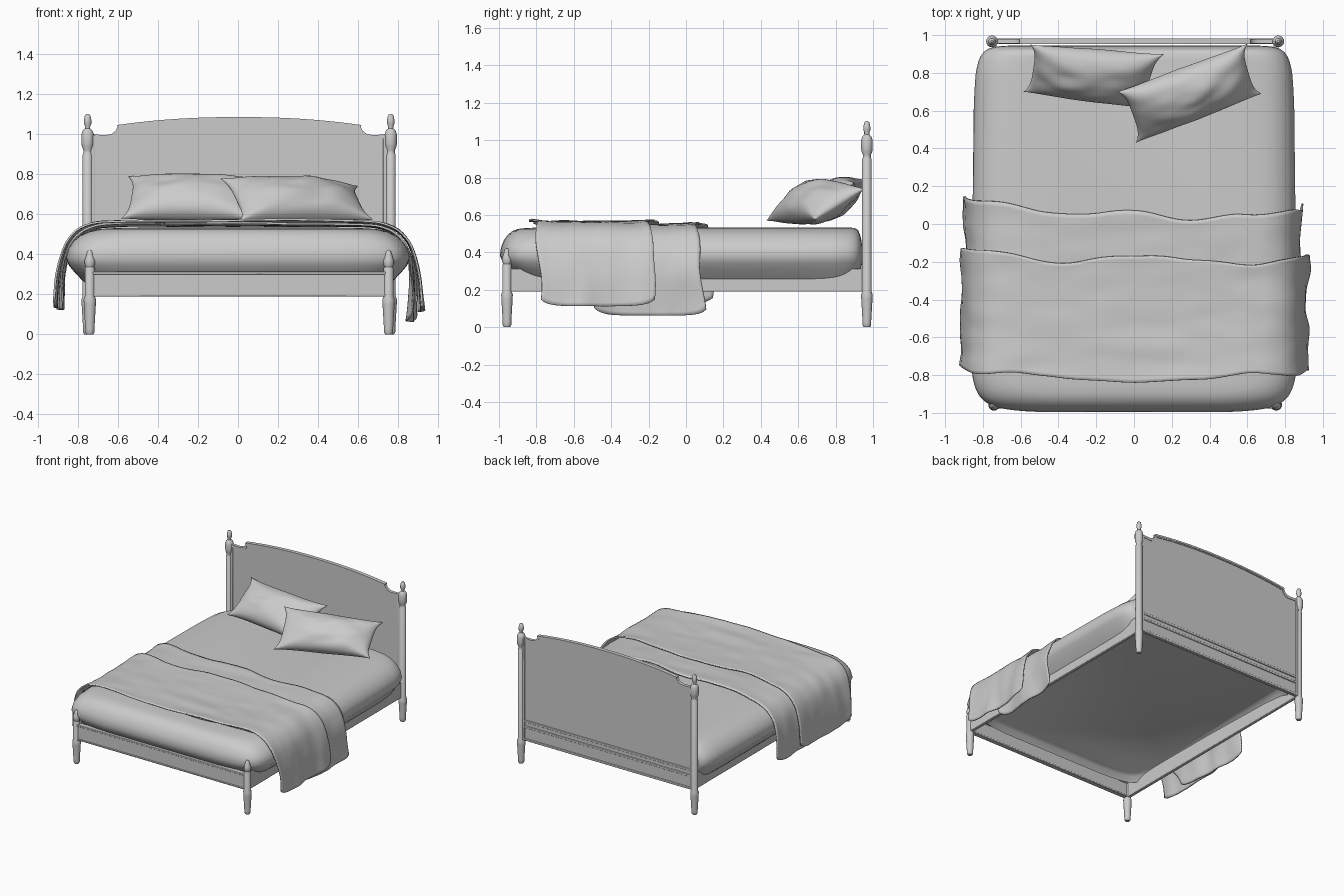
import bpy, bmesh, math
from mathutils import Vector, noise

if "Cube" in bpy.data.objects:
    bpy.data.objects.remove(bpy.data.objects["Cube"])


def finish(name, bm, angle=40):
    bmesh.ops.remove_doubles(bm, verts=bm.verts, dist=1e-5)
    bmesh.ops.recalc_face_normals(bm, faces=bm.faces)
    me = bpy.data.meshes.new(name)
    bm.to_mesh(me)
    bm.free()
    ob = bpy.data.objects.new(name, me)
    bpy.context.collection.objects.link(ob)
    bpy.ops.object.select_all(action='DESELECT')
    ob.select_set(True)
    bpy.context.view_layer.objects.active = ob
    bpy.ops.object.shade_smooth_by_angle(angle=math.radians(angle))
    return ob


def grid(bm, rows, wrap=False, caps=False):
    """Skin rows of points with quads."""
    vs = [[bm.verts.new(p) for p in r] for r in rows]
    n = len(vs[0])
    for a, b in zip(vs, vs[1:]):
        for i in range(n if wrap else n - 1):
            j = (i + 1) % n
            bm.faces.new((a[i], a[j], b[j], b[i]))
    if caps:
        bm.faces.new(vs[0])
        bm.faces.new(vs[-1])


def lathe(name, x, y, profile, n=16):
    bm = bmesh.new()
    rows = [[(x + r * math.cos(2 * math.pi * i / n), y + r * math.sin(2 * math.pi * i / n), z)
             for i in range(n)] for r, z in profile]
    grid(bm, rows, True, True)
    return finish(name, bm)


def box(name, x0, x1, y0, y1, z0, z1, bevel=0.004):
    bm = bmesh.new()
    grid(bm, [[(x0, y0, z), (x1, y0, z), (x1, y1, z), (x0, y1, z)] for z in (z0, z1)], True, True)
    ob = finish(name, bm)
    m = ob.modifiers.new("bevel", 'BEVEL')
    m.width, m.segments = bevel, 2
    return ob


def plate(name, outline, y0, y1):
    bm = bmesh.new()
    grid(bm, [[(x + CX, y, z) for x, z in outline] for y in (y0, y1)], True, True)
    return finish(name, bm, 30)


def sample(keys, t):
    """Smooth interpolation of keys (t, value)."""
    for (a, p), (b, q) in zip(keys, keys[1:]):
        if t <= b:
            f = max(0, (t - a) / (b - a))
            return p + (q - p) * f * f * (3 - 2 * f)
    return keys[-1][1]


# Posts: tall turned ones at the head, short ones at the foot
CX = .006   # frame sits slightly right of centre
leg = [(.017, 0), (.023, .012), (.023, .03), (.03, .15), (.031, .175), (.025, .19)]
head_post = leg + [(.025, .90), (.021, .905), (.021, .92), (.029, .94), (.031, .96), (.031, 1.0),
                   (.024, 1.02), (.013, 1.03), (.013, 1.04), (.019, 1.055), (.019, 1.07),
                   (.014, 1.095), (.006, 1.102)]
foot_post = leg + [(.025, .33), (.021, .338), (.025, .35), (.027, .365), (.023, .38),
                   (.018, .395), (.012, .415), (.005, .421)]
for s, side in ((-1, "left"), (1, "right")):
    lathe("head_post_" + side, CX + s * .758, .967, head_post)
    lathe("foot_post_" + side, CX + s * .747, -.957, foot_post)
    x = CX + s * .746
    box("side_rail_" + side, x - .013, x + .013, -.94, .955, .19, .315)
    x = CX + s * .732
    box("headboard_stile_" + side, x - .012, x + .012, .953, .981, .19, .997)

# Foot rail with mouldings
box("foot_rail", -.73, .745, -.97, -.942, .19, .312)
box("foot_rail_cap", -.73, .745, -.976, -.936, .30, .315)
box("foot_rail_base", -.73, .745, -.974, -.938, .19, .203)

# Headboard panel with arched top, arch cap and lower mouldings
arch = [(.605 * (1 - i / 12), 1.045 + .040 * (1 - abs(1 - i / 12) ** 2.2)) for i in range(25)]
shoulder = [(.74, 1.0), (.665, .997), (.637, 1.003), (.618, 1.018), (.61, 1.034)]
outline = [(.74, .19)] + shoulder + arch + [(-x, z) for x, z in reversed(shoulder)] + [(-.74, .19)]
plate("headboard_panel", outline, .959, .975)
top = shoulder + arch + [(-x, z) for x, z in reversed(shoulder)]
plate("headboard_cap", top + [(x * .985, z - .02) for x, z in reversed(top)], .955, .979)
plate("arch_moulding", [(x * 1.01, z + .002) for x, z in arch]
      + [(x, z - .012) for x, z in reversed(arch)], .952, .982)
for i, z in enumerate((.19, .29, .335)):
    box(f"headboard_moulding_{i}", -.73, .745, .954, .981, z, z + .018)

# Mattress: stacked rounded outlines, front bowed out between the foot posts
bm = bmesh.new()
rows = []
for z, d in ((.31, .14), (.295, .12), (.262, .092), (.275, .078), (.31, .045), (.345, .016),
             (.385, 0), (.43, .012), (.465, .036), (.495, .072), (.515, .115), (.526, .165),
             (.531, .24), (.534, .4)):
    ring = []
    for i in range(128):
        a = 2 * math.pi * (i + .5) / 128
        u, v = (math.copysign(abs(k) ** (.15 if math.sin(a) < 0 else .11), k)
                for k in (math.cos(a), math.sin(a)))
        if v < 0:
            y = v * (1.0 - .04 * u ** 4 - d * (1.0 if z < .385 else .6))
        else:
            y = v * (.945 - d * .2)
        w = .862 - .035 * max(0, y) ** 2 - .06 * max(0, abs(y) - .8)
        ring.append((u * (w - d), y, z - (.02 * max(0, y) if z < .3 else 0)))
    rows.append(ring)
grid(bm, rows, True, True)
finish("mattress", bm, 60)


def pillow(name, bl, br, tr, tl, front, back, seed):
    """Pinched cushion spanned between four corners."""
    bl, br, tr, tl = map(Vector, (bl, br, tr, tl))
    nrm = (br - bl).cross(tl - bl).normalized()
    n = 28
    bm = bmesh.new()
    for thick in (front, -back):
        rows = []
        for j in range(n + 1):
            row = []
            for i in range(n + 1):
                u, v = (-math.cos(math.pi * k / n) for k in (i, j))
                pu, pv = u * (1 - .10 * (1 - v ** 4)), v * (1 - .10 * (1 - u ** 4))
                f, g = (pu + 1) / 2, (pv + 1) / 2
                p = bl.lerp(br, f).lerp(tl.lerp(tr, f), g)
                h = (1 - u * u) ** .55 * (1 - v * v) ** .45
                wr = noise.noise(Vector((u * 2.2, v * 2.2, seed)))
                p += nrm * thick * h * (1 + .15 * wr)
                p.z = max(p.z, .537)
                row.append(p)
            rows.append(row)
        grid(bm, rows)
    return finish(name, bm, 70)


pillow("pillow_back", (-.585, .70, .58), (.07, .61, .575), (.16, .90, .775), (-.55, .95, .79), .105, .09, 1)
pillow("pillow_front", (.01, .43, .57), (.675, .69, .575), (.60, .955, .74), (-.09, .70, .78), .115, .10, 4)


def blanket(name, left, right, z_top, back, front, flare, seed):
    """Cloth strip draped across the bed; left/right are hanging profiles."""
    path = [Vector((-x, 0, z)) for x, z in reversed(left)] + [Vector((0, 0, z_top))] \
        + [Vector((x, 0, z)) for x, z in right]
    nu, nv = 90, 36
    dist = [0]
    for a, b in zip(path, path[1:]):
        dist.append(dist[-1] + (b - a).length)

    def at(t):
        t = min(max(t, 0), 1) * dist[-1]
        for k in range(len(path) - 1):
            if t <= dist[k + 1] + 1e-6:
                return path[k].lerp(path[k + 1], (t - dist[k]) / (dist[k + 1] - dist[k]))
    rows = []
    for j in range(nv + 1):
        v = j / nv
        row = []
        for i in range(nu + 1):
            u = (2 * i / nu - 1) * (1 - .035 * abs(2 * v - 1) ** 6)
            t = (u + 1) / 2
            p = (at(t - .01) + at(t) + at(t + .01)) / 3
            d = at(t + .015) - at(t - .015)
            nrm = Vector((-d.z, 0, d.x)).normalized()
            b, f = sample(back, u), sample(front, u)
            p.y = b + (f - b) * v + .018 * noise.noise(Vector((u * 5, v * 2, seed)))
            hang = max(0, abs(u) - .7) / .3
            edge = abs(2 * v - 1) ** 4
            wr = noise.noise(Vector((u * 2.5, p.y * 7, seed + 3)))
            fine = noise.noise(Vector((u * 7, p.y * 10, seed + 9)))
            p += nrm * ((.006 + .016 * hang) * wr + .004 * fine + .008 * edge
                        + flare * hang * (1 - v) ** 2)
            row.append(p)
        rows.append(row)
    bm = bmesh.new()
    grid(bm, rows)
    ob = finish(name, bm, 70)
    m = ob.modifiers.new("thickness", 'SOLIDIFY')
    m.thickness, m.offset = .010, 0
    return ob


# Folded throw: lower layer and upper layer
shared = [(.58, .545), (.70, .538), (.78, .507), (.832, .452), (.858, .38)]
blanket("throw_lower", shared + [(.875, .28), (.872, .115)], shared + [(.87, .28), (.855, .055)],
        .547,
        [(-1, .14), (-.7, .13), (-.3, .05), (0, .07), (.2, .02), (.45, .055), (.75, .07), (1, .11)],
        [(-1, -.5), (-.65, -.76), (0, -.81), (.65, -.76), (1, -.48)], .03, 2)
shared = [(.60, .560), (.72, .552), (.80, .520), (.855, .457), (.882, .38)]
blanket("throw_upper", shared + [(.903, .28), (.92, .125)], shared + [(.903, .28), (.918, .105)],
        .563,
        [(-1, -.13), (-.7, -.13), (-.35, -.2), (0, -.17), (.5, -.21), (.75, -.17), (1, -.17)],
        [(-1, -.75), (-.6, -.79), (0, -.84), (.5, -.80), (1, -.78)], 0, 5)
